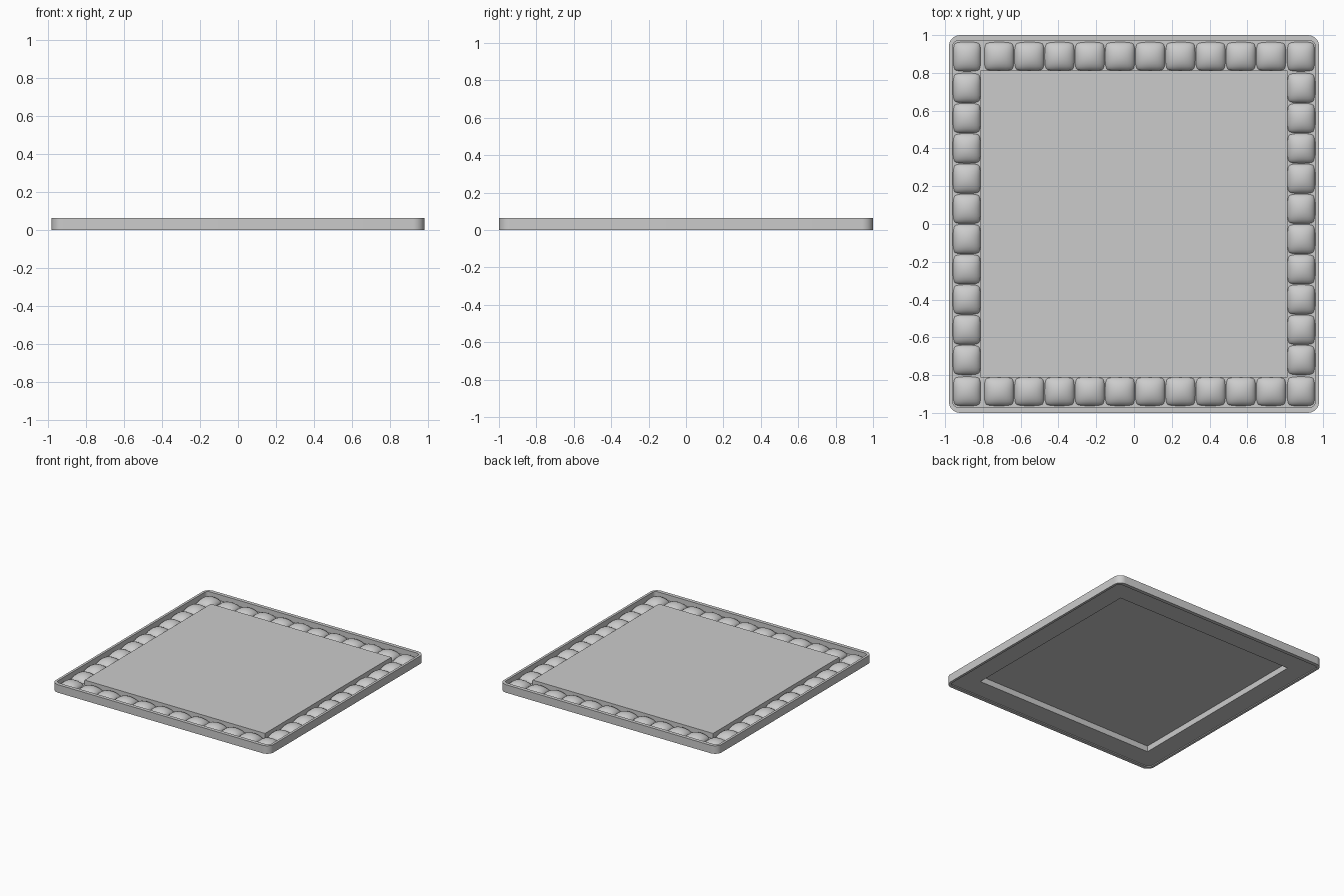
import bpy, bmesh, math

if "Cube" in bpy.data.objects:
    bpy.data.objects.remove(bpy.data.objects["Cube"])


def rounded_rect(hx, hy, r, seg=8):
    """Counter-clockwise outline of a rounded rectangle."""
    pts = []
    for i, (sx, sy) in enumerate([(1, 1), (-1, 1), (-1, -1), (1, -1)]):
        for k in range(seg + 1):
            a = math.pi / 2 * (i + k / seg)
            pts.append((sx * (hx - r) + r * math.cos(a),
                        sy * (hy - r) + r * math.sin(a)))
    return pts


def finish(bm, name, angle=35):
    bmesh.ops.recalc_face_normals(bm, faces=bm.faces)
    mesh = bpy.data.meshes.new(name)
    bm.to_mesh(mesh)
    bm.free()
    obj = bpy.data.objects.new(name, mesh)
    bpy.context.collection.objects.link(obj)
    bpy.context.view_layer.objects.active = obj
    bpy.ops.object.select_all(action='DESELECT')
    obj.select_set(True)
    bpy.ops.object.shade_smooth_by_angle(angle=math.radians(angle))
    return obj


def ring(name, outer, inner, z0, z1):
    """Closed band between two outlines with equal point counts."""
    bm = bmesh.new()
    loops = [[bm.verts.new((x, y, z)) for x, y in outline]
             for outline, z in ((outer, z0), (outer, z1), (inner, z1), (inner, z0))]
    n = len(outer)
    for a in range(4):
        la, lb = loops[a], loops[(a + 1) % 4]
        for i in range(n):
            j = (i + 1) % n
            bm.faces.new((la[i], la[j], lb[j], lb[i]))
    return finish(bm, name)


def square(h):
    return [(h, h), (-h, h), (-h, -h), (h, -h)]


# outer rim with rounded corners
ring("outer_rim", rounded_rect(0.98, 1.0, 0.06), rounded_rect(0.96, 0.97, 0.03), 0, 0.065)

# thin channel floor around the open back
floor_inner = square(0.804)
outer = [(0.965, 0.975), (-0.965, 0.975), (-0.965, -0.975), (0.965, -0.975)]
ring("channel_floor", outer, floor_inner, 0.008, 0.018)

# inner wall that carries the raised panel
ring("inner_wall", square(0.812), floor_inner, 0.008, 0.06)

# centre panel
bm = bmesh.new()
bmesh.ops.create_cube(bm, size=1)
for v in bm.verts:
    v.co = (v.co.x * 1.61, v.co.y * 1.61, 0.0575 + v.co.z * 0.005)
finish(bm, "centre_panel")


# pillow-shaped border tiles
def tile(name, cx, cy, hx, hy):
    bm = bmesh.new()
    bmesh.ops.create_grid(bm, x_segments=12, y_segments=12, size=1)
    for v in bm.verts:
        u, w = (math.sin(math.pi / 2 * c) for c in (v.co.x, v.co.y))
        dome = math.sqrt(max(0, (1 - u * u) * (1 - w * w)))
        v.co = (cx + hx * u * (1 - 0.11 * w ** 4),
                cy + hy * w * (1 - 0.11 * u ** 4),
                0.016 + 0.046 * dome)
    finish(bm, name, 80)


for s in (-1, 1):
    for i in range(10):
        p = -0.72 + 0.16 * i
        tile("side_tile", s * 0.885, p, 0.073, 0.079)
        tile("end_tile", p + 0.006, s * 0.887, 0.079, 0.076)
    for t in (-1, 1):
        tile("corner_tile", s * 0.884, t * 0.886, 0.073, 0.078)
